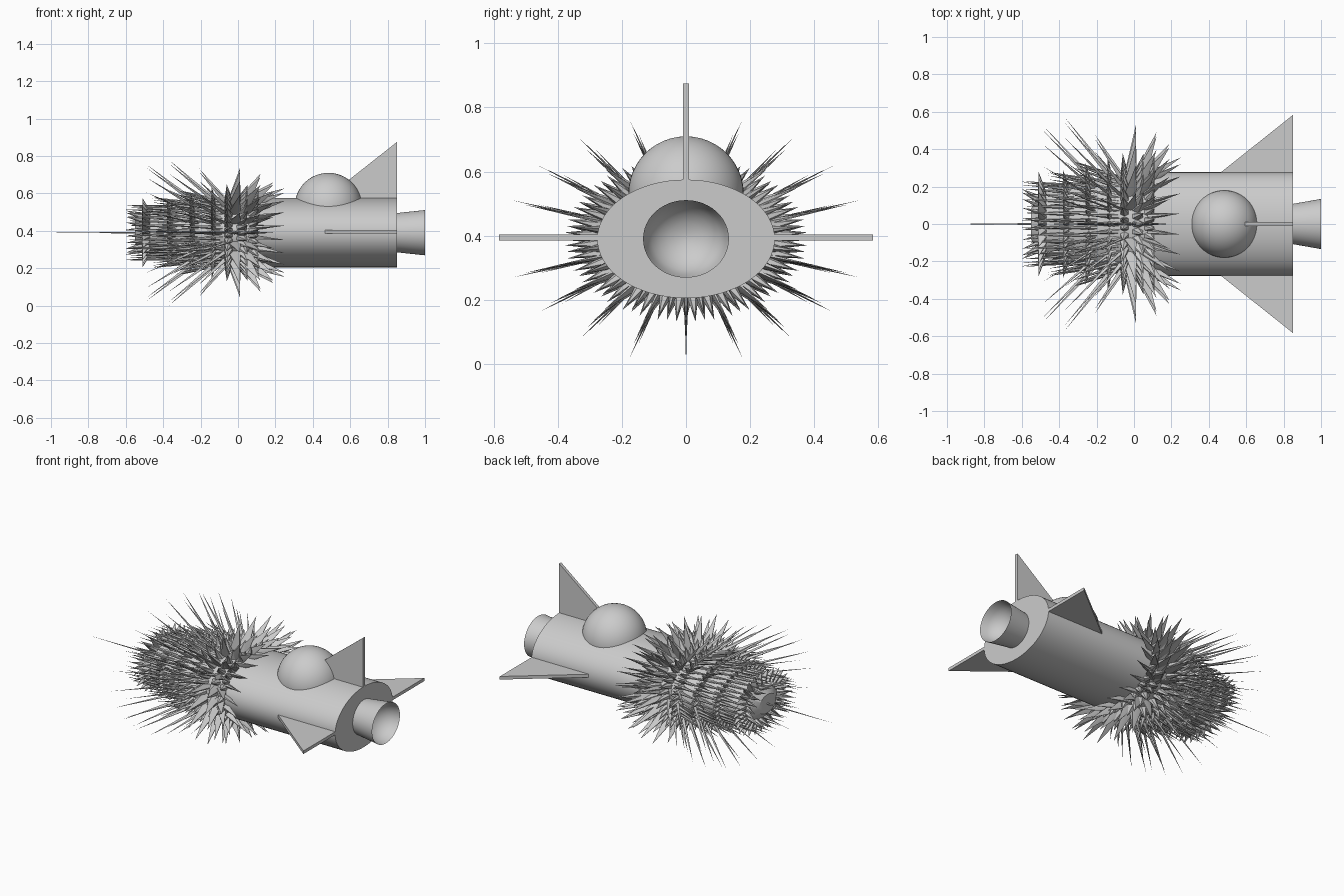
import bpy, bmesh, math
from mathutils import Vector

if "Cube" in bpy.data.objects:
    bpy.data.objects.remove(bpy.data.objects["Cube"])

CZ, RY, RZ = 0.39, 0.277, 0.185     # hull axis height and elliptical radii


def make(name, bm, angle=35):
    bmesh.ops.recalc_face_normals(bm, faces=bm.faces)
    me = bpy.data.meshes.new(name)
    bm.to_mesh(me)
    bm.free()
    ob = bpy.data.objects.new(name, me)
    bpy.context.collection.objects.link(ob)
    bpy.context.view_layer.objects.active = ob
    ob.select_set(True)
    bpy.ops.object.shade_smooth_by_angle(angle=math.radians(angle))
    ob.select_set(False)
    return ob


def lathe_x(name, profile, n=64):
    """Sweep (x, ry, rz) stations around the hull axis, capping both ends."""
    bm = bmesh.new()
    rings = [[bm.verts.new((x, ry * math.cos(2 * math.pi * i / n), CZ + rz * math.sin(2 * math.pi * i / n)))
              for i in range(n)] for x, ry, rz in profile]
    for a, b in zip(rings, rings[1:]):
        for i in range(n):
            j = (i + 1) % n
            bm.faces.new((a[i], a[j], b[j], b[i]))
    bm.faces.new(rings[0])
    bm.faces.new(rings[-1])
    return make(name, bm)


# Main hull
lathe_x("hull", [(0.10, RY, RZ), (0.85, RY, RZ)])

# Tapered nose under the spines
NOSE = [(-0.55, 0.3), (-0.50, 0.6), (-0.37, 0.74), (-0.25, 0.84), (-0.14, 0.92), (0.115, 1.0)]
lathe_x("nose", [(x, RY * s, RZ * s) for x, s in NOSE])

# Exhaust nozzle with a shallow hollow bowl inside
bowl = [(1.0 - 0.12 * math.sin(a), 0.13 * math.cos(a), 0.118 * math.cos(a))
        for a in [math.radians(d) for d in (5, 20, 35, 50, 65, 80, 88)]]
lathe_x("nozzle", [(0.84, 0.106, 0.104), (1.0, 0.134, 0.121)] + bowl, 48)

# Canopy dome
bm = bmesh.new()
bmesh.ops.create_uvsphere(bm, u_segments=48, v_segments=24, radius=0.18)
bmesh.ops.translate(bm, verts=bm.verts, vec=(0.483, 0, 0.53))
make("canopy", bm)


# Three triangular fins
def fin(name, outline, side):
    bm = bmesh.new()
    a, b = [[bm.verts.new((x, t, CZ + r) if side == 0 else (x, side * r, CZ + t + 0.005))
             for x, r in outline] for t in (-0.0095, 0.0095)]
    bm.faces.new(a)
    bm.faces.new(b)
    for i in range(len(a)):
        j = (i + 1) % len(a)
        bm.faces.new((a[i], a[j], b[j], b[i]))
    make(name, bm)


fin("top_fin", [(0.45, 0.17), (0.85, 0.17), (0.85, 0.485)], 0)
for s, nm in ((1, "left_fin"), (-1, "right_fin")):
    fin(nm, [(0.45, 0.265), (0.85, 0.265), (0.85, 0.583)], s)


# Spines: each is a slim pointed cone from the nose surface
def nose_scale(x):
    for (x0, s0), (x1, s1) in zip(NOSE, NOSE[1:]):
        if x <= x1:
            return s0 + (s1 - s0) * (x - x0) / (x1 - x0)
    return 1.0


def spine(bm, base, tip, tangent, wide, deep, n=6):
    axis = (tip - base).normalized()
    u = (tangent - axis * tangent.dot(axis)).normalized()
    v = axis.cross(u)
    ring = [bm.verts.new(base + u * wide * math.cos(2 * math.pi * i / n) + v * deep * math.sin(2 * math.pi * i / n))
            for i in range(n)]
    p = bm.verts.new(tip)
    for i in range(n):
        bm.faces.new((ring[i], ring[(i + 1) % n], p))


# base x, tip x, tip radius y, tip radius z, count, half width, half depth, half-step offset
ROWS = [
    # broad blades leaning back around the shoulder
    (0.08, 0.25, 0.36, 0.24, 20, 0.014, 0.026, 1),
    (0.06, 0.19, 0.43, 0.27, 20, 0.009, 0.034, 0),
    (0.03, 0.12, 0.49, 0.315, 20, 0.009, 0.038, 0),
    (-0.02, 0.01, 0.53, 0.345, 20, 0.009, 0.04, 0),
    # dense short star around the shoulder
    (0.08, 0.11, 0.36, 0.245, 40, 0.022, 0.030, 1),
    (0.02, 0.05, 0.375, 0.255, 40, 0.022, 0.034, 0),
    (-0.05, -0.06, 0.38, 0.26, 40, 0.020, 0.028, 1),
    # long needles sweeping forward
    (-0.06, -0.21, 0.48, 0.345, 20, 0.006, 0.014, 0),
    (-0.11, -0.37, 0.57, 0.39, 20, 0.006, 0.012, 0),
    (-0.21, -0.49, 0.53, 0.365, 20, 0.006, 0.011, 0),
    # short rings and forward-lying quills along the nose
    (-0.13, -0.14, 0.37, 0.245, 40, 0.018, 0.018, 0),
    (-0.08, -0.33, 0.34, 0.23, 40, 0.014, 0.014, 0),
    (-0.24, -0.26, 0.33, 0.215, 40, 0.016, 0.018, 1),
    (-0.20, -0.46, 0.28, 0.19, 40, 0.013, 0.012, 1),
    (-0.36, -0.38, 0.29, 0.18, 36, 0.016, 0.018, 0),
    (-0.32, -0.60, 0.23, 0.15, 36, 0.013, 0.012, 1),
    (-0.49, -0.51, 0.28, 0.185, 28, 0.015, 0.028, 0),
    (-0.51, -0.60, 0.19, 0.12, 20, 0.012, 0.016, 1),
]
bm = bmesh.new()
for bx, tx, ry, rz, count, wide, deep, off in ROWS:
    s = nose_scale(bx) * 0.95
    for k in range(count):
        t = 2 * math.pi * (k + off / 2) / count - math.pi / 2
        c, d = math.cos(t), math.sin(t)
        spine(bm, Vector((bx, RY * s * c, CZ + RZ * s * d)), Vector((tx, ry * c, CZ + rz * d)),
              Vector((0, -RY * d, RZ * c)), wide, deep)
# Long needle on the tip of the nose
spine(bm, Vector((-0.53, 0, CZ)), Vector((-1, 0, CZ)), Vector((0, 1, 0)), 0.005, 0.005)
make("spines", bm)
